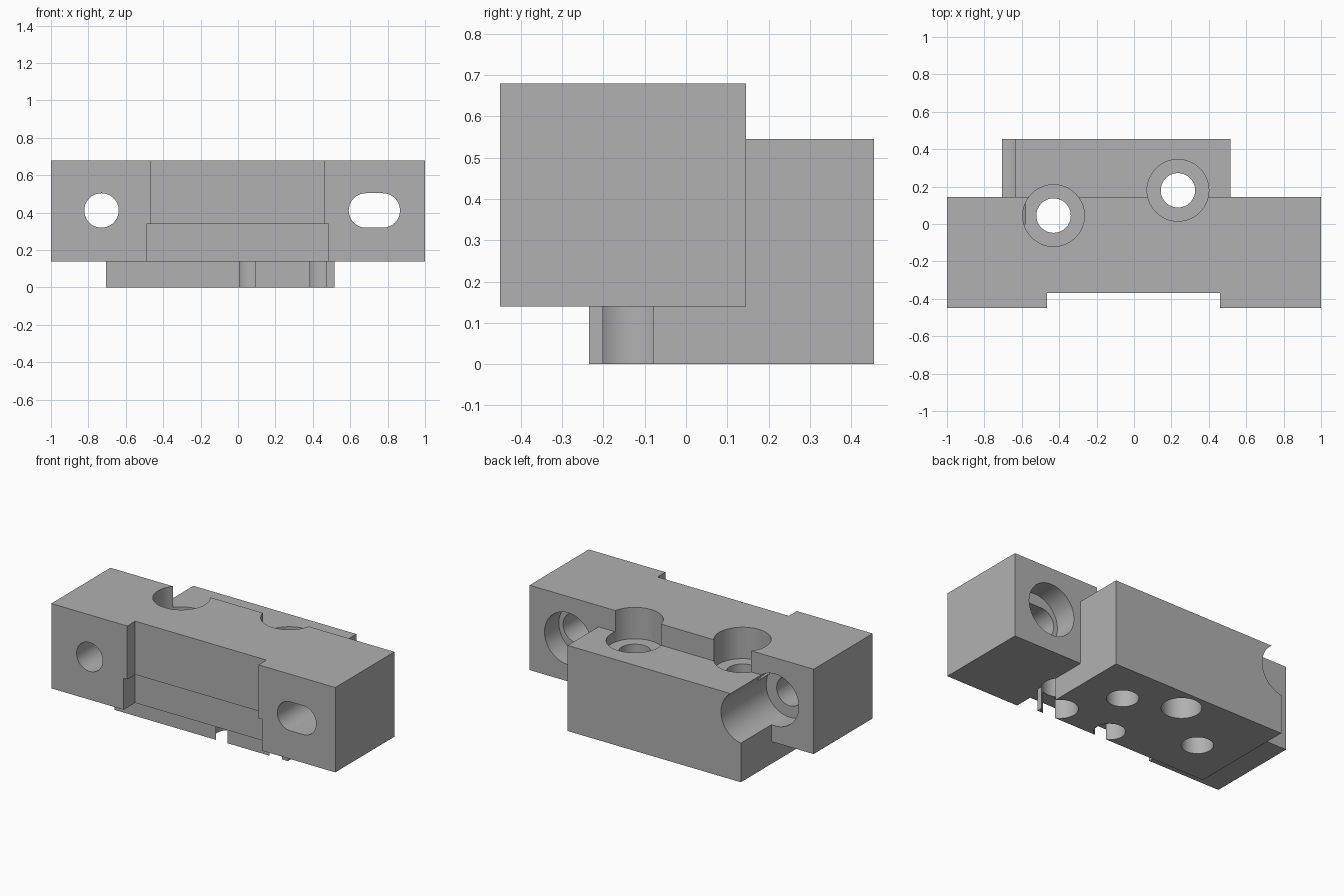
import bpy
import math

cube = bpy.data.objects.get("Cube")
if cube:
    bpy.data.objects.remove(cube, do_unlink=True)

grey = bpy.data.materials.new("machined grey")
grey.use_nodes = True
colour = (0.44, 0.44, 0.44, 1)
grey.diffuse_color = colour
grey.node_tree.nodes["Principled BSDF"].inputs["Base Color"].default_value = colour


def box(name, x0, x1, y0, y1, z0, z1):
    bpy.ops.mesh.primitive_cube_add(
        size=1, location=((x0 + x1) / 2, (y0 + y1) / 2, (z0 + z1) / 2))
    ob = bpy.context.object
    ob.name = name
    ob.scale = (x1 - x0, y1 - y0, z1 - z0)
    bpy.ops.object.transform_apply(location=True, rotation=False, scale=True)
    ob.data.materials.append(grey)
    return ob


def drill(name, axis, a, b, radius, start, end):
    """Cylinder along z at (x=a, y=b), or along y at (x=a, z=b)."""
    mid = (start + end) / 2
    upright = axis == "z"
    bpy.ops.mesh.primitive_cylinder_add(
        vertices=64, radius=radius, depth=end - start,
        location=(a, b, mid) if upright else (a, mid, b),
        rotation=(0 if upright else math.pi / 2, 0, 0))
    ob = bpy.context.object
    ob.name = name
    ob.data.materials.append(grey)
    return ob


def combine(target, tool, operation="DIFFERENCE"):
    mod = target.modifiers.new(tool.name, "BOOLEAN")
    mod.operation = operation
    mod.solver = "EXACT"
    mod.object = tool
    bpy.context.view_layer.objects.active = target
    bpy.ops.object.modifier_apply(modifier=mod.name)
    bpy.data.objects.remove(tool, do_unlink=True)


# Long crossbar joined to the lower rear block
body = box("mounting_block", -1, 1, -0.45, 0.145, 0.14, 0.68)
combine(body, box("rear_block", -0.705, 0.515, -0.235, 0.455, 0, 0.545), "UNION")

# Front channel, wider and deeper along its lower part
combine(body, box("front_channel", -0.465, 0.46, -0.6, -0.37, 0.05, 0.8))
combine(body, box("lower_channel", -0.49, 0.485, -0.6, -0.335, 0.05, 0.34))

# Two vertical counterbored bolt holes
for x, y in ((-0.43, 0.045), (0.235, 0.18)):
    combine(body, drill("bolt_bore", "z", x, y, 0.092, -0.2, 0.9))
    combine(body, drill("bolt_seat", "z", x, y, 0.165, 0.48, 0.9))

# Horizontal round hole and slot, each with a round seat from the back
combine(body, drill("round_hole", "y", -0.73, 0.412, 0.092, -0.7, 0.7))
for x in (0.684, 0.774):
    combine(body, drill("slot_end", "y", x, 0.412, 0.092, -0.7, 0.7))
combine(body, box("slot_middle", 0.684, 0.774, -0.7, 0.7, 0.32, 0.504))
for x in (-0.73, 0.73):
    combine(body, drill("rear_seat", "y", x, 0.412, 0.165, 0, 0.7))

# Blind holes in the underside, two of them breaking through the edges
for x, y, radius in ((-0.09, 0.31, 0.115), (0.05, -0.155, 0.09), (0.43, -0.14, 0.105)):
    combine(body, drill("blind_hole", "z", x, y, radius, -0.2, 0.3))

bpy.ops.object.select_all(action="DESELECT")
body.select_set(True)
bpy.context.view_layer.objects.active = body
bpy.ops.object.shade_smooth_by_angle(angle=math.radians(30))
